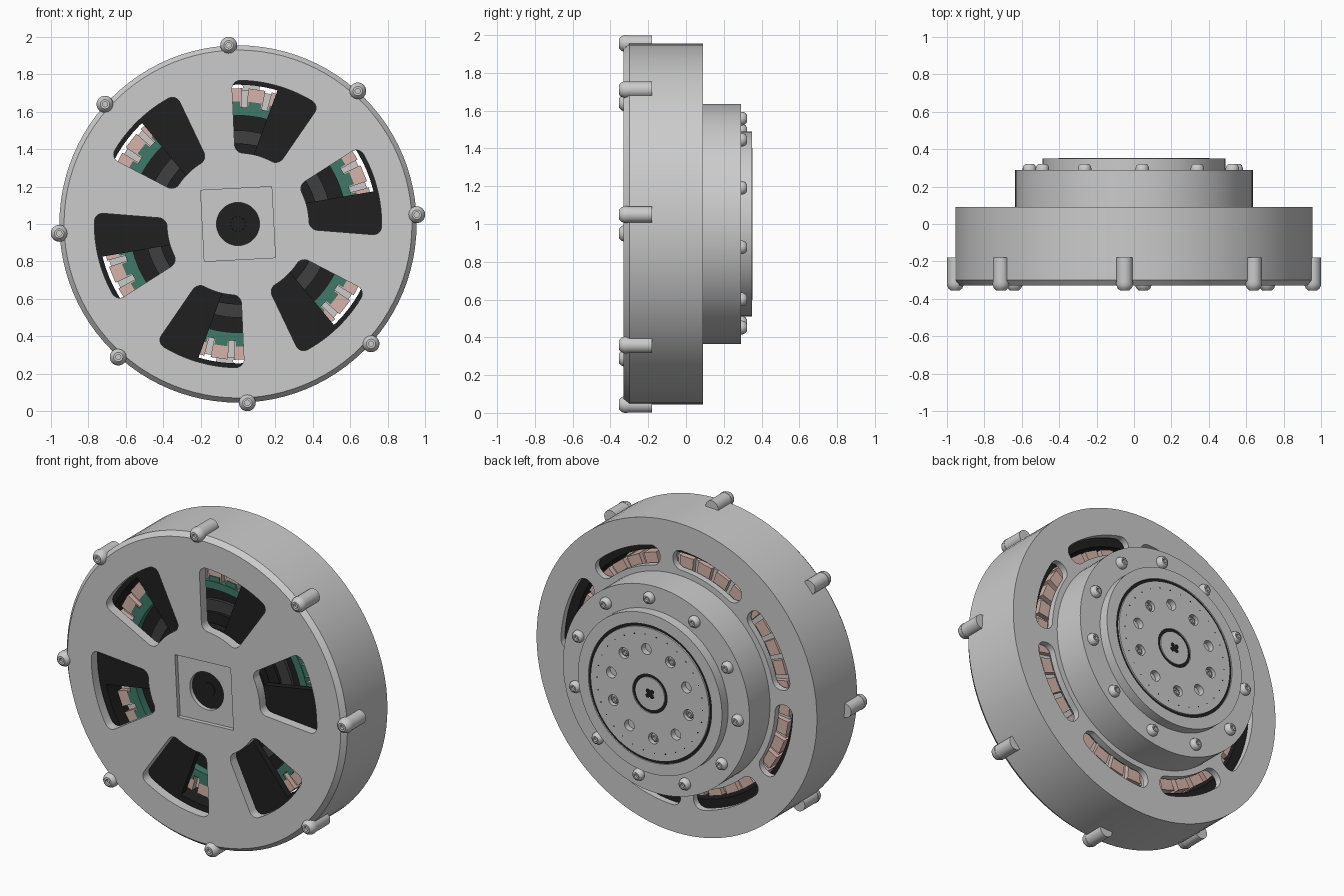
import bpy, bmesh
from math import sin, cos, pi, radians

if "Cube" in bpy.data.objects:
    bpy.data.objects.remove(bpy.data.objects["Cube"])

CZ = 1.0  # height of the motor axis, which runs along y


def material(name, rgb):
    m = bpy.data.materials.new(name)
    m.diffuse_color = (*rgb, 1)
    m.use_nodes = True
    m.node_tree.nodes["Principled BSDF"].inputs["Base Color"].default_value = m.diffuse_color
    return m


BLACK = material("black", (0.014, 0.014, 0.014))
DARK = material("dark_grey", (0.05, 0.05, 0.05))
PINK = material("copper_pink", (0.66, 0.45, 0.40))
GREEN = material("green", (0.05, 0.19, 0.14))


def finish(ob, mat):
    bpy.ops.object.select_all(action='DESELECT')
    ob.select_set(True)
    bpy.context.view_layer.objects.active = ob
    if ob.type == 'CURVE':
        bpy.ops.object.convert(target='MESH')
        ob = bpy.context.object
    if mat:
        ob.data.materials.append(mat)
    bpy.ops.object.shade_smooth_by_angle(angle=radians(30))
    return ob


def from_bmesh(name, bm, mat):
    bmesh.ops.remove_doubles(bm, verts=bm.verts, dist=1e-5)
    bmesh.ops.recalc_face_normals(bm, faces=bm.faces)
    me = bpy.data.meshes.new(name)
    bm.to_mesh(me)
    bm.free()
    ob = bpy.data.objects.new(name, me)
    ob.location.z = CZ
    bpy.context.collection.objects.link(ob)
    return finish(ob, mat)


def lathe(name, profile, mat=None, centres=((0, 0),), n=96, closed=True):
    """Spin an (r, y) profile around a y axis at each (x, z) centre."""
    bm = bmesh.new()
    for cx, cz in centres:
        rings = [[bm.verts.new((cx + r * cos(2 * pi * i / n), y, cz + r * sin(2 * pi * i / n)))
                  for i in range(n)] for r, y in profile]
        pairs = list(zip(rings, rings[1:]))
        if closed:
            pairs.append((rings[-1], rings[0]))
        for a, b in pairs:
            for i in range(n):
                j = (i + 1) % n
                bm.faces.new((a[i], a[j], b[j], b[i]))
    return from_bmesh(name, bm, mat)


def disc(name, r, y0, y1, mat=None, centres=((0, 0),), n=96):
    return lathe(name, [(0, y0), (r, y0), (r, y1), (0, y1)], mat, centres, n, False)


def ring(name, r0, r1, y0, y1, mat=None):
    return lathe(name, [(r0, y0), (r1, y0), (r1, y1), (r0, y1)], mat)


def plate(name, outlines, y0, y1, mat=None):
    """Flat plate with holes: the first outline is the rim, the rest are holes."""
    cu = bpy.data.curves.new(name, 'CURVE')
    cu.dimensions = '2D'
    cu.fill_mode = 'BOTH'
    cu.extrude = (y1 - y0) / 2
    for pts in outlines:
        s = cu.splines.new('POLY')
        s.points.add(len(pts) - 1)
        for p, (x, z) in zip(s.points, pts):
            p.co = (x, z, 0, 1)
        s.use_cyclic_u = True
    ob = bpy.data.objects.new(name, cu)
    ob.location = (0, (y0 + y1) / 2, CZ)
    ob.rotation_euler.x = pi / 2
    bpy.context.collection.objects.link(ob)
    return finish(ob, mat)


def polar(r, a):
    return (r * cos(a), r * sin(a))


def around(r, n, start):
    return [polar(r, radians(start) + 2 * pi * k / n) for k in range(n)]


def circle(r, c=(0, 0), n=96):
    return [(c[0] + x, c[1] + z) for x, z in around(r, n, 0)]


def sector(r0, r1, mid, half, c):
    """Ring sector with rounded corners, angles in degrees."""
    mid, half, pts = radians(mid), radians(half), []
    for k, (rc, s) in enumerate([(r1 - c, 1), (r0 + c, 1), (r0 + c, -1), (r1 - c, -1)]):
        ac = half - c / rc
        for i in range(7):
            t = (k + i / 6) * pi / 2
            pts.append(polar(rc + c * cos(t), mid + s * ac + c * sin(t) / rc))
        if k in (1, 3):  # long arc to the next corner
            pts += [polar(r0 if k == 1 else r1, mid + s * ac * (1 - 2 * i / 12)) for i in range(1, 12)]
    return pts


def blocks(name, n, start, r0, r1, h0, h1, y0, y1, mat=None):
    """Tapered radial blocks repeated around the axis."""
    bm = bmesh.new()
    for k in range(n):
        a = radians(start) + 2 * pi * k / n
        v = [bm.verts.new((r * cos(a) - h * sin(a), y, r * sin(a) + h * cos(a)))
             for y in (y0, y1) for r, h in ((r0, -h0), (r1, -h1), (r1, h1), (r0, h0))]
        for f in ((0, 1, 2, 3), (7, 6, 5, 4), (0, 4, 5, 1), (1, 5, 6, 2), (2, 6, 7, 3), (3, 7, 4, 0)):
            bm.faces.new([v[i] for i in f])
    return from_bmesh(name, bm, mat)


# Outer housing wall with chamfered front rim
lathe("housing_wall", [(0.90, -0.33), (0.93, -0.33), (0.955, -0.30), (0.955, 0.09), (0.90, 0.09)])

# Front cover with six windows and a square recess
square = [polar(0.19 * 2 ** 0.5, radians(48 + 90 * k)) for k in range(4)]
plate("front_cover", [circle(0.90), square] +
      [sector(0.38, 0.768, 14 + 60 * k, 18.5, 0.045) for k in range(6)], -0.33, -0.27)
ring("recess_floor", 0.115, 0.30, -0.305, -0.265)
ring("shaft_bore", 0.04, 0.115, -0.28, -0.25, BLACK)
disc("shaft_end", 0.04, -0.285, -0.25, BLACK, n=32)

# Rear wall with eight cooling slots
plate("rear_wall", [circle(0.90)] +
      [sector(0.67, 0.79, 17 + 45 * k, 19, 0.055) for k in range(8)], 0.05, 0.09)

# Rotor: hub, spokes and magnet ring
disc("rotor_hub", 0.37, -0.25, -0.20, BLACK)
blocks("rotor_spokes", 6, 3, 0.30, 0.85, 0.085, 0.15, -0.25, -0.21, BLACK)
ring("rotor_magnet_ring", 0.745, 0.90, -0.25, 0.03, BLACK)

# Stator: windings, insulator, core
blocks("stator_windings", 36, 2, 0.61, 0.725, 0.040, 0.046, -0.19, 0.03, PINK)
blocks("stator_teeth", 36, 7, 0.61, 0.715, 0.022, 0.022, -0.16, 0.0)
ring("stator_insulator", 0.58, 0.625, -0.20, 0.035, GREEN)
blocks("insulator_tabs", 36, 2, 0.61, 0.655, 0.034, 0.034, -0.195, 0.036, GREEN)
ring("stator_core", 0.49, 0.585, -0.15, 0.04, BLACK)
ring("bearing_seat", 0.42, 0.50, -0.17, 0.04, DARK)
disc("inner_drum", 0.43, -0.19, 0.04, BLACK)

# Rim lugs and their button-head screws
rim = around(0.957, 8, 3)
disc("rim_lugs", 0.043, -0.32, -0.18, None, rim, 32)
lathe("rim_screws", [(0, -0.31), (0.045, -0.31), (0.045, -0.325), (0.038, -0.343), (0.025, -0.355),
                     (0.014, -0.355), (0.014, -0.338), (0, -0.338)], None, rim, 32, False)

# Gear housing with eleven screws
disc("gear_housing", 0.635, 0.04, 0.29)
lathe("gear_housing_screws", [(0, 0.285), (0.036, 0.285), (0.036, 0.30), (0.03, 0.314), (0.02, 0.322),
                              (0.012, 0.322), (0.012, 0.308), (0, 0.308)],
      None, around(0.56, 11, 20), 32, False)

# Output flange: outer ring, seal, drilled face, hub
ring("output_bearing_ring", 0.42, 0.49, 0.28, 0.35)
ring("output_seal", 0.40, 0.425, 0.28, 0.342, BLACK)
holes = around(0.27, 10, 85)
plate("output_face", [circle(0.403), circle(0.118)] + [circle(0.033, c, 24) for c in holes], 0.29, 0.352)
disc("output_backing", 0.38, 0.28, 0.315)
lathe("output_screws", [(0, 0.31), (0.026, 0.31), (0.026, 0.335), (0.019, 0.343), (0.012, 0.343),
                        (0.012, 0.33), (0, 0.33)], None, holes[1::2], 24, False)
ring("hub_seal", 0.098, 0.12, 0.30, 0.345, BLACK)
disc("output_hub", 0.10, 0.30, 0.352, n=48)
disc("hub_socket", 0.014, 0.34, 0.353, BLACK, [(0, 0)] + around(0.02, 4, 48), 16)
disc("output_index_dots", 0.004, 0.34, 0.353, BLACK, around(0.36, 30, 1), 8)
